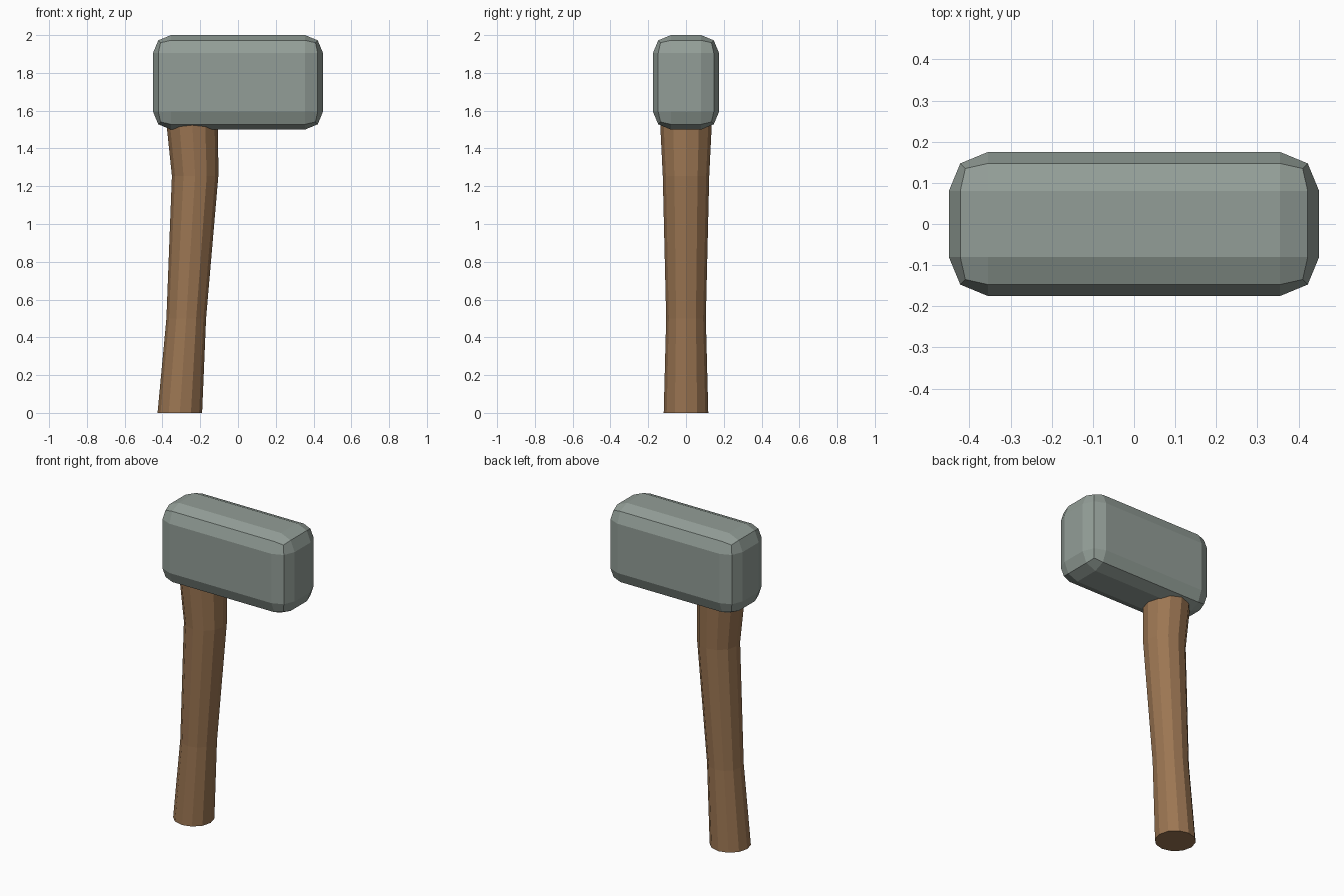
import bpy, bmesh, math

if "Cube" in bpy.data.objects:
    bpy.data.objects.remove(bpy.data.objects["Cube"])

def material(name, rgb):
    m = bpy.data.materials.new(name)
    m.diffuse_color = (*rgb, 1)
    m.use_nodes = True
    m.node_tree.nodes["Principled BSDF"].inputs["Base Color"].default_value = m.diffuse_color
    return m

def add_object(name, bm, mat):
    bmesh.ops.recalc_face_normals(bm, faces=bm.faces[:])
    mesh = bpy.data.meshes.new(name)
    bm.to_mesh(mesh)
    bm.free()
    mesh.materials.append(mat)
    ob = bpy.data.objects.new(name, mesh)
    bpy.context.collection.objects.link(ob)
    return ob

stone = material("grey_green_stone", (0.29, 0.34, 0.31))
wood = material("brown_wood", (0.33, 0.18, 0.085))

# Hammer head: box with rounded two-step edges
bm = bmesh.new()
bmesh.ops.create_cube(bm, size=1)
for v in bm.verts:
    v.co.x *= 0.9
    v.co.y *= 0.35
    v.co.z = v.co.z * 0.5 + 1.75
bmesh.ops.bevel(bm, geom=bm.edges[:], offset=0.095, segments=2,
                profile=0.5, affect='EDGES')
add_object("hammer_head", bm, stone)

# Handle: twelve-sided rings along a bent path (z, centre x, x radius, y radius)
SIDES = 12
sections = [(0.0, -0.308, 0.118, 0.118),
            (0.5, -0.274, 0.105, 0.105),
            (1.255, -0.227, 0.123, 0.123),
            (1.6, -0.246, 0.140, 0.140)]
bm = bmesh.new()
rings = []
for z, cx, rx, ry in sections:
    rings.append([bm.verts.new((cx + rx * math.cos(2 * math.pi * i / SIDES),
                                ry * math.sin(2 * math.pi * i / SIDES), z))
                  for i in range(SIDES)])
for a, b in zip(rings, rings[1:]):
    for i in range(SIDES):
        j = (i + 1) % SIDES
        bm.faces.new((a[i], a[j], b[j], b[i]))
bm.faces.new(rings[0])
bm.faces.new(rings[-1])
add_object("handle", bm, wood)
